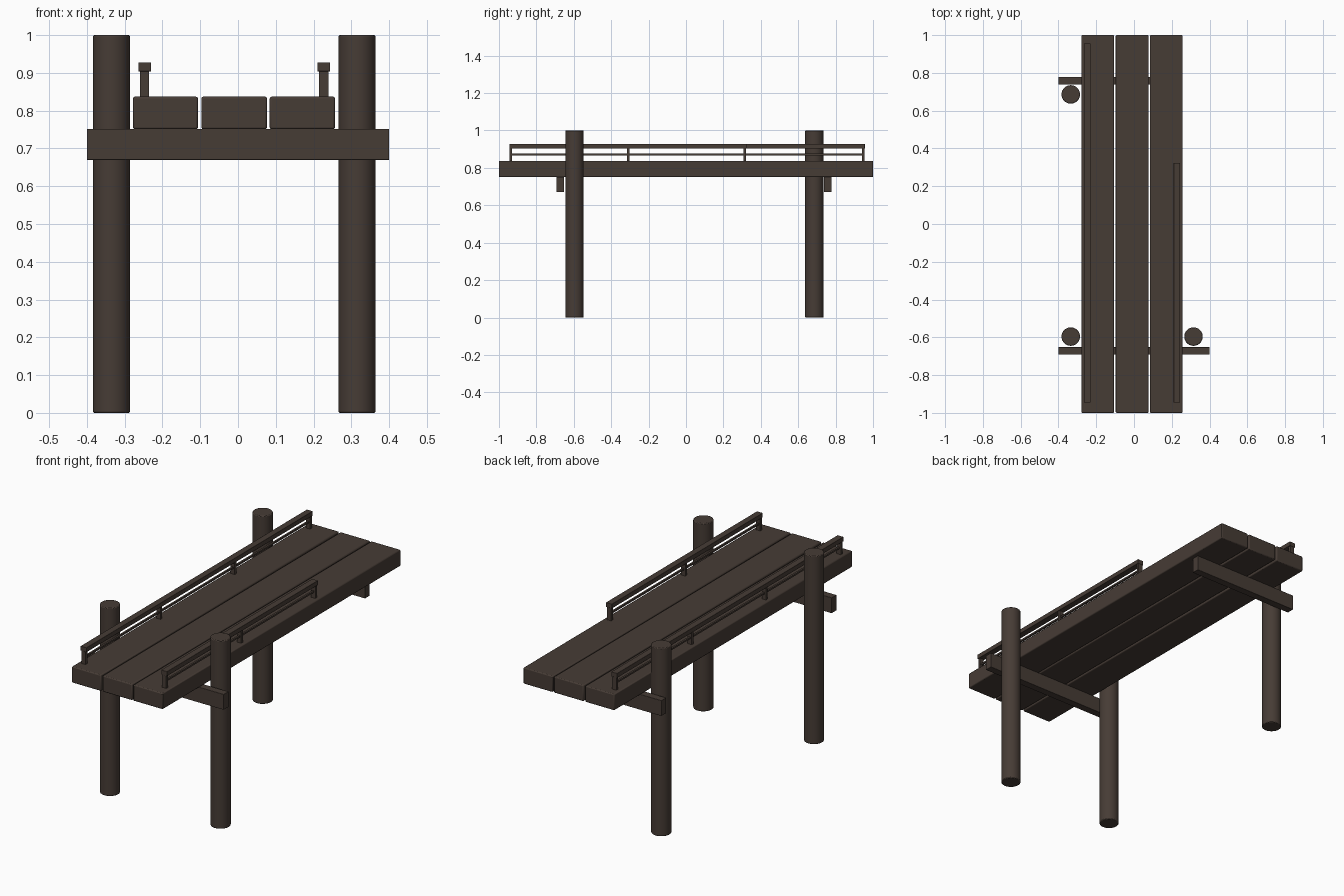
import bpy, math

if "Cube" in bpy.data.objects:
    bpy.data.objects.remove(bpy.data.objects["Cube"])

wood = bpy.data.materials.new("dark brown wood")
wood.diffuse_color = (0.062, 0.045, 0.036, 1)
wood.use_nodes = True
wood.node_tree.nodes["Principled BSDF"].inputs["Base Color"].default_value = wood.diffuse_color


def finish(ob, name, bevel=0.0):
    ob.name = name
    ob.data.materials.append(wood)
    if bevel:
        m = ob.modifiers.new("soft edge", 'BEVEL')
        m.width = bevel
        m.segments = 2
        m.limit_method = 'ANGLE'
        m.angle_limit = math.radians(50)
    bpy.ops.object.shade_smooth_by_angle(angle=math.radians(30))
    return ob


def box(name, x, y, z, bevel=0.0):
    """Box from (min, max) ranges."""
    bpy.ops.mesh.primitive_cube_add(size=1, location=[sum(r) / 2 for r in (x, y, z)])
    ob = bpy.context.object
    ob.scale = [r[1] - r[0] for r in (x, y, z)]
    bpy.ops.object.transform_apply(location=False, rotation=False, scale=True)
    return finish(ob, name, bevel)


# deck planks
for i, x in enumerate([(-0.278, -0.106), (-0.097, 0.077), (0.084, 0.257)]):
    box(f"deck_plank_{i + 1}", x, (-1, 1), (0.751, 0.837), 0.005)

# cross beams under the deck (the back one stops below the right plank)
box("front_beam", (-0.4, 0.4), (-0.692, -0.652), (0.67, 0.752), 0.001)
box("back_beam", (-0.4, 0.23), (0.738, 0.778), (0.67, 0.752), 0.001)

# round piles
for name, x, y in [("front_left_pile", -0.335, -0.596),
                   ("front_right_pile", 0.315, -0.596),
                   ("back_left_pile", -0.335, 0.686)]:
    bpy.ops.mesh.primitive_cylinder_add(vertices=32, radius=0.049, depth=1, location=(x, y, 0.5))
    finish(bpy.context.object, name, 0.004)

# railings: cap rail, thin lower rail and short posts
for side, cx, posts in [("left", -0.247, (-0.937, -0.308, 0.315, 0.948)),
                        ("right", 0.227, (-0.937, -0.308, 0.315))]:
    y0, y1 = posts[0] - 0.008, posts[-1] + 0.008
    box(f"{side}_cap_rail", (cx - 0.017, cx + 0.017), (y0, y1), (0.904, 0.928), 0.001)
    box(f"{side}_lower_rail", (cx - 0.005, cx + 0.005), (y0 + 0.004, y1 - 0.004), (0.867, 0.876))
    for i, y in enumerate(posts):
        box(f"{side}_rail_post_{i + 1}", (cx - 0.012, cx + 0.012), (y - 0.007, y + 0.007), (0.83, 0.906))
